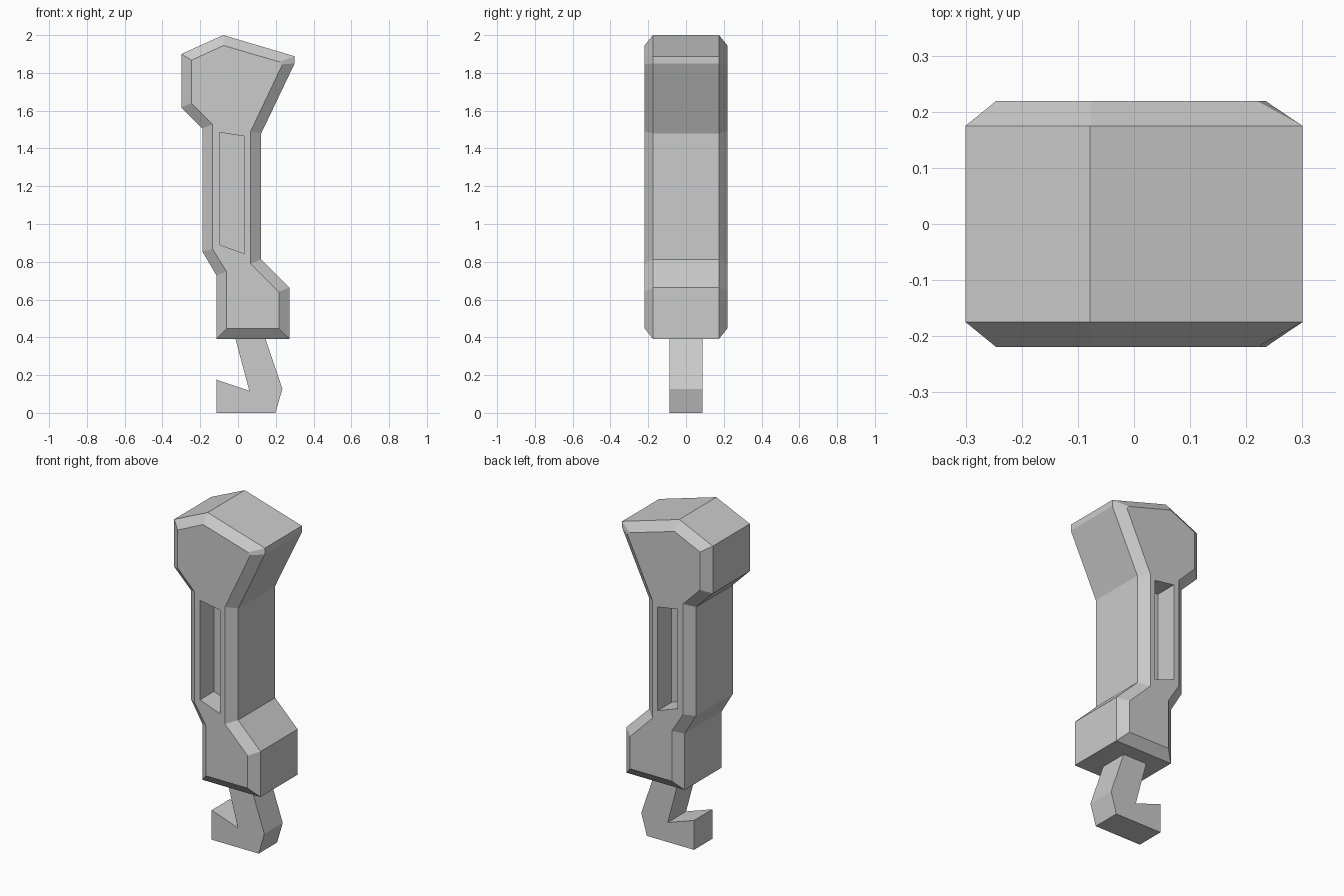
import bpy, bmesh

if "Cube" in bpy.data.objects:
    bpy.data.objects.remove(bpy.data.objects["Cube"])

# Side profiles as (x, z); bevel_face is the inset outline of the flat face
outline = [(-.30, 1.90), (-.078, 2.0), (.30, 1.888), (.30, 1.85), (.123, 1.48),
           (.123, .812), (.272, .664), (.272, .392), (-.114, .392), (-.114, .728),
           (-.189, .855), (-.189, 1.506), (-.30, 1.617)]
bevel_face = [(-.246, 1.867), (-.077, 1.945), (.22, 1.858), (.235, 1.845), (.067, 1.49),
              (.067, .79), (.216, .641), (.216, .447), (-.06, .447), (-.06, .747),
              (-.134, .866), (-.134, 1.527), (-.246, 1.64)]
slot = [(-.098, 1.485), (.034, 1.464), (.034, .843), (-.098, .891)]
hook = [(-.021, .42), (.06, .117), (-.114, .176), (-.114, 0), (.198, 0),
        (.235, .127), (.136, .42)]


def loft(name, sections):
    """Skin closed (x, z) profiles placed at successive y positions."""
    bm = bmesh.new()
    rings = [[bm.verts.new((x, y, z)) for x, z in pts] for pts, y in sections]
    for a, b in zip(rings, rings[1:]):
        n = len(a)
        for i in range(n):
            j = (i + 1) % n
            bm.faces.new((a[i], a[j], b[j], b[i]))
    bm.faces.new(rings[0])
    bm.faces.new(rings[-1])
    bmesh.ops.recalc_face_normals(bm, faces=bm.faces)
    mesh = bpy.data.meshes.new(name)
    bm.to_mesh(mesh)
    bm.free()
    ob = bpy.data.objects.new(name, mesh)
    bpy.context.collection.objects.link(ob)
    return ob


# Chamfered handle body
body = loft("handle_body", [(bevel_face, -.219), (outline, -.175),
                            (outline, .175), (bevel_face, .219)])

# Recessed slot on the front and back faces
bpy.context.view_layer.objects.active = body
for side in (-1, 1):
    cutter = loft("slot_cutter", [(slot, side * .087), (slot, side * .3)])
    cutter.hide_render = True
    mod = body.modifiers.new("slot", 'BOOLEAN')
    mod.operation = 'DIFFERENCE'
    mod.solver = 'EXACT'
    mod.object = cutter
    bpy.ops.object.modifier_apply(modifier=mod.name)
    bpy.data.objects.remove(cutter)

# Hook below the handle
loft("hook", [(hook, -.087), (hook, .087)])
